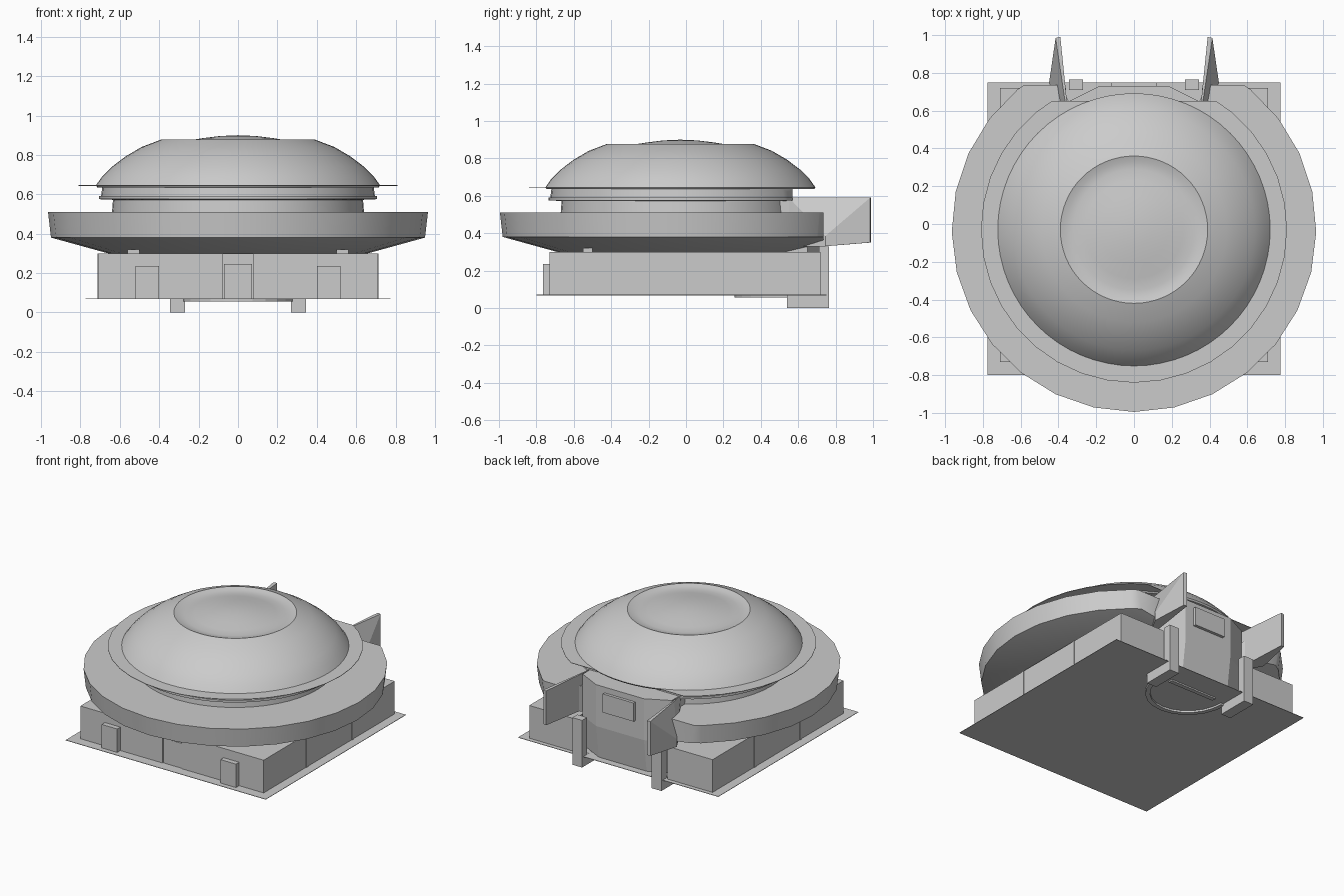
import bpy, bmesh
from math import sin, cos, radians
from mathutils import Vector

if "Cube" in bpy.data.objects:
    bpy.data.objects.remove(bpy.data.objects["Cube"])

CY = -0.03  # centre line of the round parts


def finish(bm, name, smooth=None):
    bmesh.ops.recalc_face_normals(bm, faces=bm.faces)
    me = bpy.data.meshes.new(name)
    bm.to_mesh(me)
    bm.free()
    ob = bpy.data.objects.new(name, me)
    bpy.context.collection.objects.link(ob)
    if smooth:
        bpy.ops.object.select_all(action='DESELECT')
        ob.select_set(True)
        bpy.context.view_layer.objects.active = ob
        bpy.ops.object.shade_smooth_by_angle(angle=radians(smooth))
    return ob


def box(name, x0, x1, y0, y1, z0, z1, mirror=False):
    bm = bmesh.new()
    for s in ((1, -1) if mirror else (1,)):
        vs = bmesh.ops.create_cube(bm, size=1)['verts']
        for v in vs:
            v.co = Vector((s * (x0 + (v.co.x + .5) * (x1 - x0)),
                           y0 + (v.co.y + .5) * (y1 - y0),
                           z0 + (v.co.z + .5) * (z1 - z0)))
    return finish(bm, name)


def hull(name, pts, mirror=False):
    bm = bmesh.new()
    for s in ((1, -1) if mirror else (1,)):
        vs = [bm.verts.new((s * x, y, z)) for x, y, z in pts]
        r = bmesh.ops.convex_hull(bm, input=vs)
        junk = [v for v in r['geom_interior'] if isinstance(v, bmesh.types.BMVert)]
        bmesh.ops.delete(bm, geom=junk, context='VERTS')
    return finish(bm, name)


def lathe(name, prof, n, gap=0, clip=None, smooth=35):
    """Revolve (radius, z) points; gap = half angle left open at the back."""
    bm = bmesh.new()
    a0, a1 = radians(gap), radians(360 - gap)
    rings = []
    for i in range(n + 1):
        a = a0 + (a1 - a0) * i / n
        rings.append([bm.verts.new((r * sin(a), CY + r * cos(a), z)) for r, z in prof])
    for p, q in zip(rings, rings[1:]):
        for k in range(len(prof) - 1):
            bm.faces.new((p[k], q[k], q[k + 1], p[k + 1]))
    if gap:
        bm.faces.new(rings[0])
        bm.faces.new(rings[-1])
    bmesh.ops.remove_doubles(bm, verts=bm.verts, dist=1e-5)
    if clip is not None:
        bmesh.ops.bisect_plane(bm, geom=bm.verts[:] + bm.edges[:] + bm.faces[:],
                               plane_co=(0, clip, 0), plane_no=(0, 1, 0), clear_outer=True)
        bmesh.ops.holes_fill(bm, edges=[e for e in bm.edges if e.is_boundary
                             and all(abs(v.co.y - clip) < 1e-4 for v in e.verts)])
    return finish(bm, name, smooth)


# Dome with a dished cap
lathe("dome", [(0, .64), (.715, .635), (.722, .645), (.69, .69), (.64, .74), (.57, .793),
               (.49, .84), (.39, .878)], 64)
lathe("dome_cap", [(.39, .878), (.36, .868), (.32, .864), (.26, .872), (.18, .885),
                   (.09, .896), (0, .9)], 64)

# Thin disc under the dome, cut off at the back
lathe("rim_disc", [(0, .646), (.81, .646), (.81, .643), (0, .643)], 36, clip=.65)

# Stepped neck
lathe("neck", [(0, .64), (.69, .635), (.695, .592), (.705, .59), (.705, .575), (.635, .572),
               (.64, .51), (0, .51)], 48, clip=.57)

# Saucer ring, open at the back
lathe("saucer", [(0, .51), (.965, .51), (.95, .38), (.66, .3), (0, .3)], 24, gap=27, clip=.735)

# Square base body, notched at the back
box("base_body", -.71, .71, -.70, .45, .07, .3)
box("base_rear_block", .36, .71, .45, .72, .07, .3, True)
box("base_front_panel", .075, .71, -.73, -.70, .07, .3, True)
box("base_front_centre", -.07, .07, -.725, -.70, .07, .245)
box("front_block", .40, .52, -.765, -.73, .07, .235, True)
for y in (-.25, .25):
    box("side_rib", .71, .714, y - .01, y + .01, .07, .3, True)
box("saucer_mount", .5, .56, -.55, -.5, .3, .32, True)

# Thin base plate
box("base_plate", -.775, .775, -.8, .75, .068, .071)

# Rear pod with chamfered corners and a hatch
pod = []
for z, d in ((.07, -.03), (.3, 0), (.59, 0)):
    for s in (1, -1):
        pod += [(s * .185, .73 + d, z), (s * .345, .65 + d, z), (s * .345, .4, z)]
hull("rear_pod", pod)
box("pod_hatch", -.12, .12, .72, .75, .42, .55)

# Rear fins
hull("rear_fin", [(.345, .55, .59), (.365, .65, .59), (.39, .99, .59), (.415, .985, .59),
                  (.345, .55, .33), (.45, .745, .385), (.45, .745, .33),
                  (.39, .99, .35), (.415, .985, .35)], True)

# Rear posts with feet
box("rear_post", .27, .345, .71, .765, 0, .33, True)
box("rear_foot", .27, .345, .54, .765, 0, .072, True)

# Curved rail under the plate
bm = bmesh.new()
prev = None
for i in range(13):
    a = radians(180 + 15 * i)
    cur = [bm.verts.new((r * cos(a), .56 + (r + .02) * sin(a), z))
           for r, z in ((.25, .055), (.28, .055), (.28, .07), (.25, .07))]
    if prev:
        for k in range(4):
            bm.faces.new((prev[k], cur[k], cur[(k + 1) % 4], prev[(k + 1) % 4]))
    else:
        bm.faces.new(cur)
    prev = cur
bm.faces.new(prev)
finish(bm, "under_rail")
box("under_step", -.18, .18, .56, .59, .058, .07)
